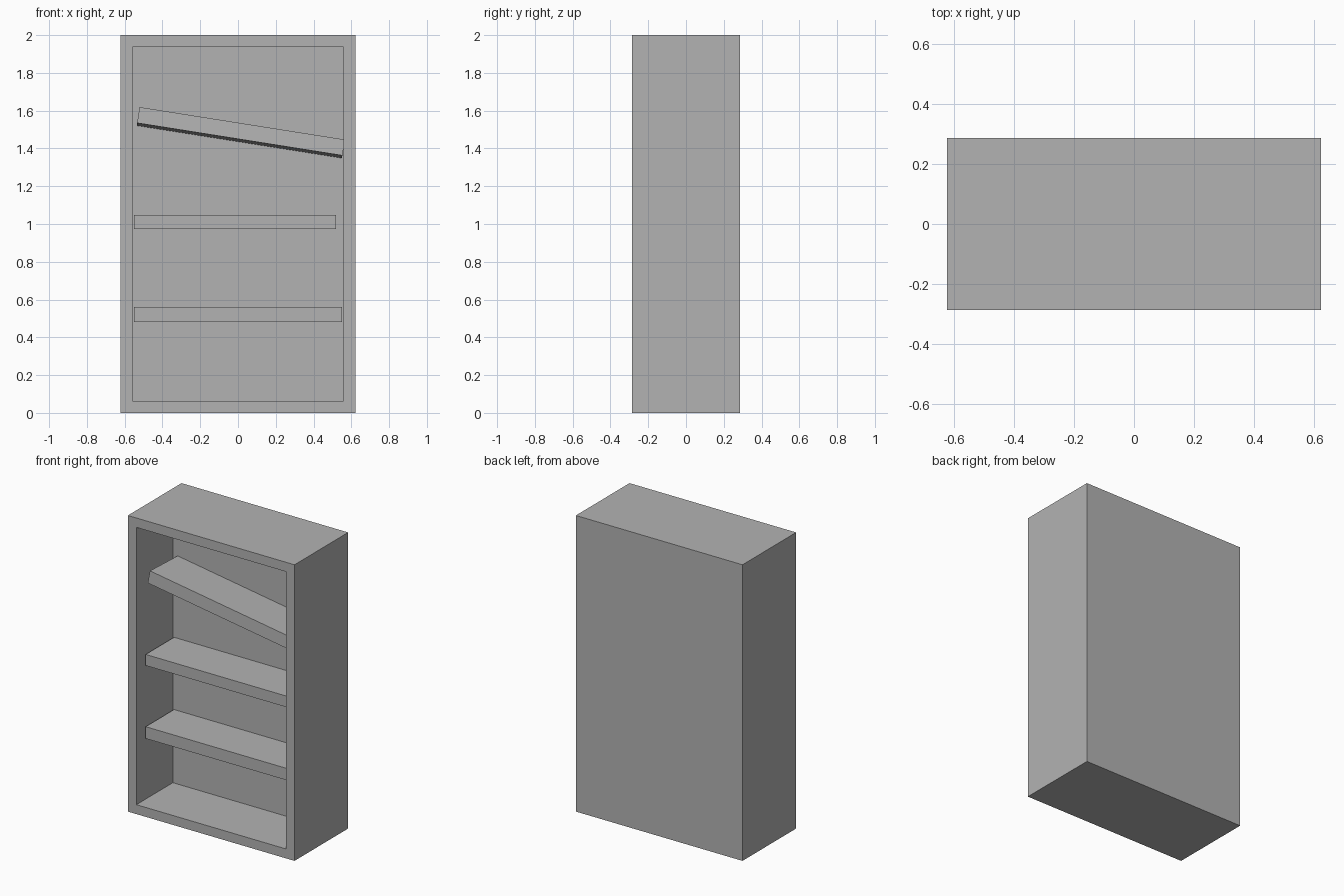
import bpy
import bmesh
from math import radians
from mathutils import Vector

default = bpy.data.objects.get("Cube")
if default:
    bpy.data.objects.remove(default, do_unlink=True)

grey = bpy.data.materials.new("plain grey")
grey.use_nodes = True
colour = (0.45, 0.45, 0.45, 1)
grey.diffuse_color = colour
grey.node_tree.nodes["Principled BSDF"].inputs["Base Color"].default_value = colour


def box_mesh(lo, hi):
    """Box spanning two opposite corners."""
    lo, hi = Vector(lo), Vector(hi)
    bm = bmesh.new()
    bmesh.ops.create_cube(bm, size=1)
    bmesh.ops.scale(bm, vec=hi - lo, verts=bm.verts)
    bmesh.ops.translate(bm, vec=(lo + hi) / 2, verts=bm.verts)
    return bm


def add_object(name, bm):
    mesh = bpy.data.meshes.new(name)
    bm.to_mesh(mesh)
    bm.free()
    mesh.materials.append(grey)
    obj = bpy.data.objects.new(name, mesh)
    bpy.context.collection.objects.link(obj)
    return obj


# Cabinet: solid block with the front face inset and pushed back
WIDTH, DEPTH, WALL = 1.245, 0.572, 0.09
INNER_BACK, SHELF_FRONT = 0.103, -0.2
bm = box_mesh((-WIDTH / 2, -DEPTH / 2, 0), (WIDTH / 2, DEPTH / 2, 2))
front = min(bm.faces, key=lambda f: f.calc_center_median().y)
bmesh.ops.inset_region(bm, faces=[front], thickness=WALL)
recess = bmesh.ops.extrude_face_region(bm, geom=[front])
verts = [v for v in recess["geom"] if isinstance(v, bmesh.types.BMVert)]
bmesh.ops.translate(bm, vec=(0, INNER_BACK + DEPTH / 2, 0), verts=verts)
if front.is_valid:
    bmesh.ops.delete(bm, geom=[front], context="FACES_ONLY")
bmesh.ops.recalc_face_normals(bm, faces=bm.faces)
add_object("cabinet", bm)

# Level shelves: the middle one stops just short of the wall
for name, right_end, bottom, top in (
    ("lower_shelf", 0.55, 0.48, 0.56),
    ("middle_shelf", 0.52, 0.973, 1.048),
):
    add_object(name, box_mesh((-0.55, SHELF_FRONT, bottom),
                              (right_end, INNER_BACK + 0.02, top)))

# Fallen shelf: pivots on its lower front left corner
shelf = add_object("tilted_shelf", box_mesh((0, 0, 0), (1.1, 0.33, 0.085)))
shelf.location = (-0.534, SHELF_FRONT, 1.535)
shelf.rotation_euler = (radians(-2.7), radians(9), 0)
